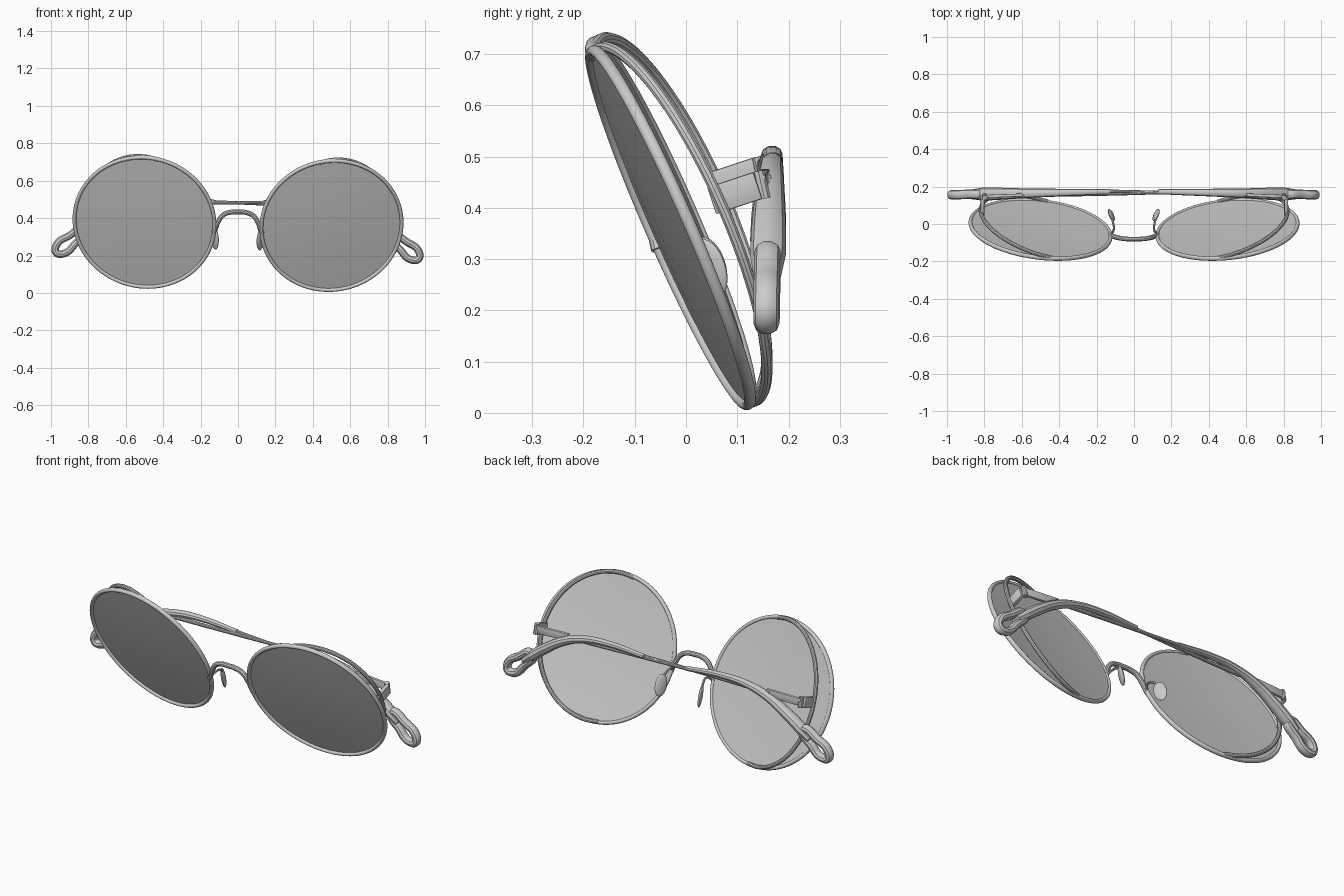
import bpy, bmesh, math
from mathutils import Matrix, Vector

if "Cube" in bpy.data.objects:
    bpy.data.objects.remove(bpy.data.objects["Cube"])

grey = bpy.data.materials.new("plain grey")
grey.use_nodes = True
grey.diffuse_color = (0.6, 0.6, 0.6, 1)
grey.node_tree.nodes["Principled BSDF"].inputs["Base Color"].default_value = (0.6, 0.6, 0.6, 1)

# The whole pair rests with a one degree roll
ROLL = Matrix.Translation((-0.0065, 0, 0)) @ Matrix.Rotation(math.radians(1), 4, 'Y')
parts = []


def finish(name, mesh, matrix=Matrix()):
    """Place a mesh, give it the material and register it."""
    mesh.transform(ROLL @ matrix)
    bm = bmesh.new()
    bm.from_mesh(mesh)
    bmesh.ops.recalc_face_normals(bm, faces=bm.faces)
    bm.to_mesh(mesh)
    bm.free()
    mesh.materials.clear()
    mesh.materials.append(grey)
    ob = bpy.data.objects.new(name, mesh)
    bpy.context.collection.objects.link(ob)
    parts.append(ob)
    return ob


def lathe(name, profile, matrix, steps=96):
    """Spin a closed (radius, depth) profile about the y axis."""
    bm = bmesh.new()
    rings = []
    for i in range(steps):
        a = math.tau * i / steps
        rings.append([bm.verts.new((r * math.cos(a), y, r * math.sin(a))) for r, y in profile])
    n = len(profile)
    for i in range(steps):
        p, q = rings[i], rings[(i + 1) % steps]
        for j in range(n):
            k = (j + 1) % n
            if profile[j][0] + profile[k][0] > 0:
                bm.faces.new((p[j], p[k], q[k], q[j]))
    bmesh.ops.remove_doubles(bm, verts=bm.verts, dist=1e-5)
    mesh = bpy.data.meshes.new(name)
    bm.to_mesh(mesh)
    bm.free()
    return finish(name, mesh, matrix)


def tube(name, points, radii, matrix=Matrix(), cyclic=False):
    """Round bar along a smooth path, with a radius at each point."""
    cu = bpy.data.curves.new(name + "_path", 'CURVE')
    cu.dimensions = '3D'
    cu.bevel_depth = 1
    cu.bevel_resolution = 3
    cu.resolution_u = 8
    cu.use_fill_caps = True
    sp = cu.splines.new('BEZIER')
    sp.bezier_points.add(len(points) - 1)
    sp.use_cyclic_u = cyclic
    if not isinstance(radii, (list, tuple)):
        radii = [radii] * len(points)
    for bp, co, r in zip(sp.bezier_points, points, radii):
        bp.co = co
        bp.radius = r
        bp.handle_left_type = bp.handle_right_type = 'AUTO'
    tmp = bpy.data.objects.new(name + "_tmp", cu)
    bpy.context.collection.objects.link(tmp)
    dg = bpy.context.evaluated_depsgraph_get()
    mesh = bpy.data.meshes.new_from_object(tmp.evaluated_get(dg))
    bpy.data.objects.remove(tmp)
    bpy.data.curves.remove(cu)
    mesh.name = name
    return finish(name, mesh, matrix)


def bar(name, start, end, width, height):
    """Bevelled box between two points, its height kept near upright."""
    a, b = Vector(start), Vector(end)
    d = (b - a).normalized()
    side = d.cross(Vector((0, 0, 1))).normalized()
    up = side.cross(d)
    rot = Matrix((d, side, up)).transposed().to_4x4()
    bm = bmesh.new()
    bmesh.ops.create_cube(bm, size=1)
    bmesh.ops.scale(bm, vec=((b - a).length, width, height), verts=bm.verts)
    bmesh.ops.bevel(bm, geom=bm.edges[:], offset=0.003, segments=2, affect='EDGES', profile=0.5)
    mesh = bpy.data.meshes.new(name)
    bm.to_mesh(mesh)
    bm.free()
    return finish(name, mesh, Matrix.Translation((a + b) / 2) @ rot)


LENS = [(0, -0.012), (0.13, -0.0105), (0.26, -0.006), (0.372, 0),
        (0.372, 0.006), (0.26, 0), (0.13, -0.0045), (0, -0.006)]
RIM = [(0.377 + 0.010 * math.cos(math.tau * i / 16), 0.012 * math.sin(math.tau * i / 16))
       for i in range(16)]

for s, side in ((1, "left"), (-1, "right")):
    # Lens and rim, tilted forward and wrapped back at the outer end
    place = (Matrix.Translation((0.5 * s, -0.03, 0.37))
             @ Matrix.Rotation(math.radians(23.6), 4, 'X')
             @ Matrix.Rotation(math.radians(6 * s), 4, 'Z'))
    lathe(side + "_lens", LENS, place)
    lathe(side + "_rim", RIM, place)

    # Half hoop behind the outer side of the lens
    hoop = []
    for i in range(17):
        t = math.radians(102 - 200 * i / 16)
        hoop.append((0.33 * s * math.cos(t), 0.014 + 0.063 * math.cos(t), 0.376 * math.sin(t)))
    tube(side + "_hoop", hoop, 0.011, place)

    # End piece and hinge
    bar(side + "_end_piece", (0.812 * s, 0.05, 0.428), (0.812 * s, 0.14, 0.458), 0.02, 0.055)
    tube(side + "_hinge", [(0.80 * s, 0.153, 0.432), (0.80 * s, 0.141, 0.486)], 0.013)

    # Folded temple: flat bar, then a wire reaching the far sleeve
    shift = 0.004 * s
    bar(side + "_temple_bar", (0.81 * s, 0.147, 0.459), (0.60 * s, 0.155, 0.467), 0.016, 0.04)
    tube(side + "_temple_wire", [(0.62 * s, 0.155, 0.467), (0.25 * s, 0.162 + shift, 0.475),
                                 (-0.16 * s, 0.172 + shift, 0.486)], [0.012, 0.009, 0.009])

    # Sleeve with a looped tip, on a plane leaning slightly forward outwards
    lean = Matrix.Translation((0, 0.176, 0))
    lean[1][0] = -0.02 * s
    lean[1][1] = 1.2
    sleeve = [(0.13, 0.486), (0.35, 0.499), (0.5, 0.485), (0.62, 0.445),
              (0.74, 0.373), (0.81, 0.322), (0.865, 0.28)]
    tube(side + "_sleeve", [(x * s, 0, z) for x, z in sleeve],
         [0.012, 0.016, 0.019, 0.023, 0.028, 0.029, 0.022], lean)
    ang = math.radians(39)
    d, p = Vector((math.cos(ang), -math.sin(ang))), Vector((math.sin(ang), math.cos(ang)))
    loop = []
    for along, across in ((-0.16, 0), (-0.07, 0.028), (0, 0.032), (0.032, 0),
                          (0, -0.032), (-0.07, -0.028)):
        q = Vector((0.945, 0.22)) + d * along + p * across
        loop.append((q.x * s, 0, q.y))
    tube(side + "_sleeve_loop", loop, 0.021, lean, cyclic=True)

    # Nose pad on its bent wire
    bm = bmesh.new()
    bmesh.ops.create_uvsphere(bm, u_segments=24, v_segments=16, radius=1)
    bmesh.ops.scale(bm, vec=(0.011, 0.033, 0.058), verts=bm.verts)
    pad = bpy.data.meshes.new(side + "_nose_pad")
    bm.to_mesh(pad)
    bm.free()
    finish(side + "_nose_pad", pad, Matrix.Translation((0.12 * s, 0.048, 0.285))
           @ Matrix.Rotation(math.radians(18), 4, 'X')
           @ Matrix.Rotation(math.radians(-30 * s), 4, 'Z'))
    tube(side + "_pad_wire", [(0.125 * s, -0.055, 0.33), (0.108 * s, -0.03, 0.355),
                              (0.112 * s, 0.01, 0.345), (0.125 * s, 0.045, 0.295)], 0.006)

# Arched bridge between the rims
half = [(0.13, -0.055, 0.32), (0.108, -0.067, 0.375), (0.08, -0.075, 0.415), (0.04, -0.08, 0.431)]
arch = [(-x, y, z) for x, y, z in half] + [(0, -0.081, 0.433)] + half[::-1]
tube("bridge", arch, 0.013)

# Smooth shading with sharp edges kept
bpy.ops.object.select_all(action='DESELECT')
for ob in parts:
    ob.select_set(True)
bpy.context.view_layer.objects.active = parts[0]
bpy.ops.object.shade_smooth_by_angle(angle=math.radians(35))
